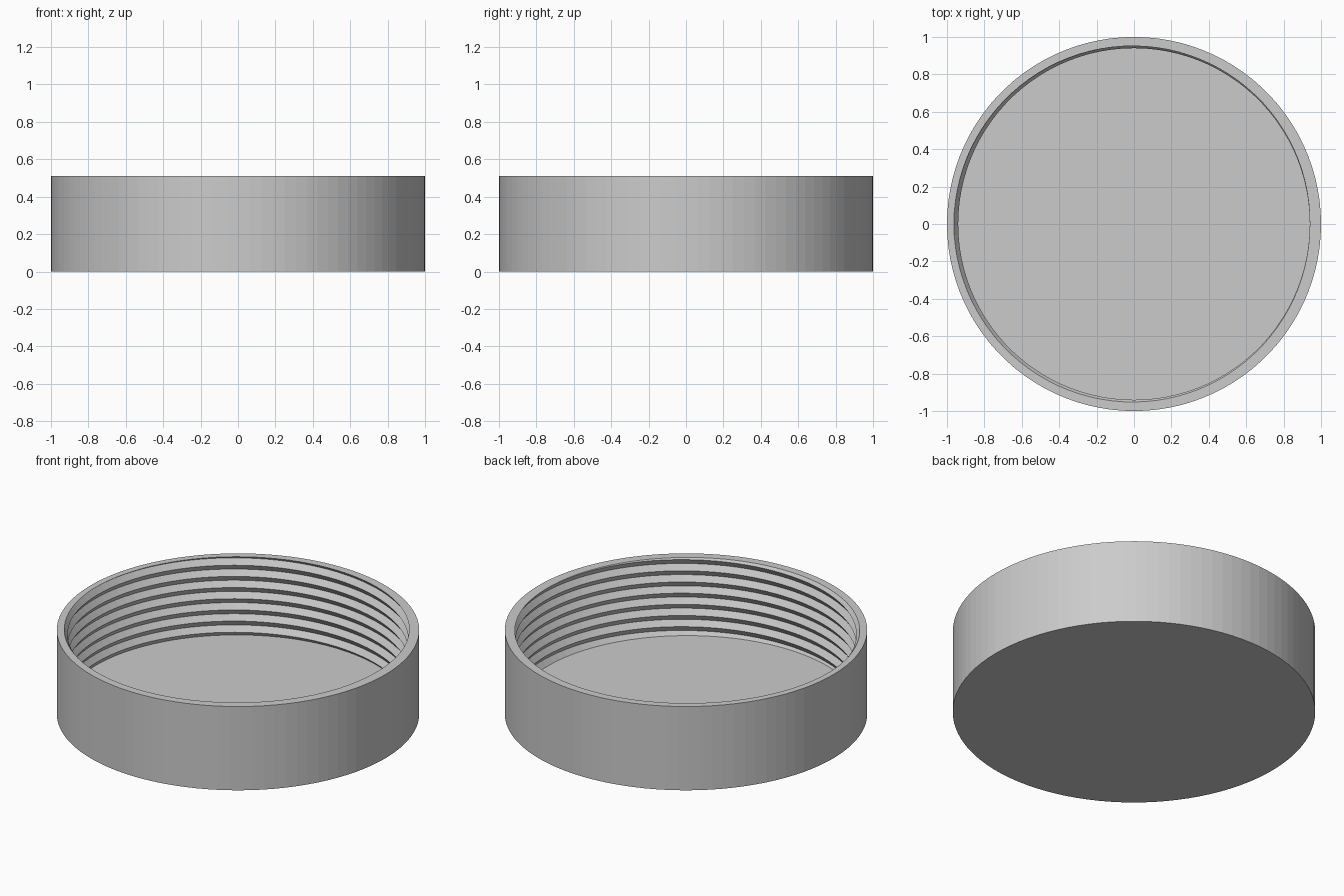
import bpy, bmesh
from math import cos, sin, tau

if "Cube" in bpy.data.objects:
    bpy.data.objects.remove(bpy.data.objects["Cube"], do_unlink=True)

SEGMENTS = 100
HEIGHT = 0.51
PITCH = 0.068
TURNS = 7
FLOOR = HEIGHT - TURNS * PITCH
CREST, ROOT = 0.94, 0.9635

grey = bpy.data.materials.new("light grey")
grey.use_nodes = True
colour = (0.6, 0.6, 0.6, 1)
grey.diffuse_color = colour
grey.node_tree.nodes["Principled BSDF"].inputs["Base Color"].default_value = colour


def ring_point(bm, radius, angle, z):
    return bm.verts.new((radius * cos(angle), radius * sin(angle), z))


def thread_column(bm, angle):
    """Zigzag from rim to floor: crests and roots of a right-handed thread."""
    lead = HEIGHT + PITCH * angle / tau
    column = []
    for k in range(2 * TURNS + 3):
        z = min(HEIGHT, max(FLOOR, lead - k * PITCH / 2))
        phase = ((lead - z) / PITCH) % 1
        depth = 1 - abs(2 * phase - 1)
        column.append(ring_point(bm, CREST + (ROOT - CREST) * depth, angle, z))
    return column


# Each column runs up the outer wall, over the rim and down the thread
bm = bmesh.new()
columns = []
for i in range(SEGMENTS + 1):
    a = tau * i / SEGMENTS
    outer = [ring_point(bm, 1, a, 0), ring_point(bm, 1, a, HEIGHT)]
    columns.append(outer + thread_column(bm, a))
for left, right in zip(columns, columns[1:]):
    for k in range(len(left) - 1):
        bm.faces.new((left[k], right[k], right[k + 1], left[k + 1]))

# Underside and inner floor
bm.faces.new([c[0] for c in reversed(columns[:-1])])
bm.faces.new([c[-1] for c in columns[:-1]])

# Close the seam and drop the collapsed faces at the thread ends
bmesh.ops.remove_doubles(bm, verts=bm.verts[:], dist=0.00005)
bmesh.ops.dissolve_degenerate(bm, edges=bm.edges[:], dist=0.00005)
bmesh.ops.recalc_face_normals(bm, faces=bm.faces[:])

mesh = bpy.data.meshes.new("threaded_cap")
bm.to_mesh(mesh)
bm.free()
mesh.materials.append(grey)
cap = bpy.data.objects.new("threaded_cap", mesh)
bpy.context.collection.objects.link(cap)
